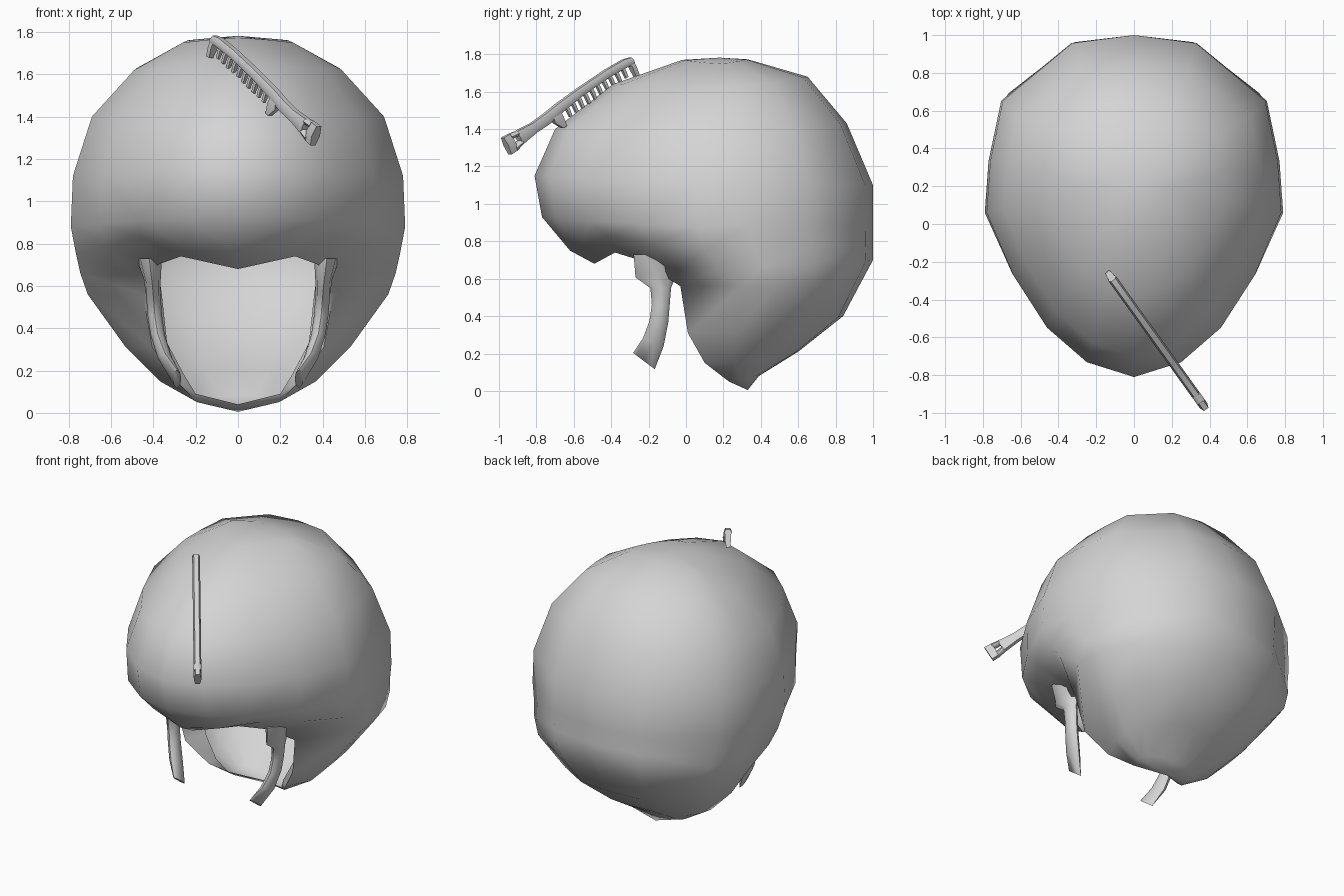
import bpy, bmesh, math
from mathutils import Vector

if "Cube" in bpy.data.objects:
    bpy.data.objects.remove(bpy.data.objects["Cube"])

grey = bpy.data.materials.new("soft_grey")
grey.diffuse_color = (0.66, 0.66, 0.66, 1)
grey.use_nodes = True
grey.node_tree.nodes["Principled BSDF"].inputs["Base Color"].default_value = grey.diffuse_color


def finish(name, bm, angle, mirror=False):
    bmesh.ops.remove_doubles(bm, verts=bm.verts, dist=0.0005)
    bmesh.ops.recalc_face_normals(bm, faces=bm.faces)
    me = bpy.data.meshes.new(name)
    bm.to_mesh(me)
    bm.free()
    me.materials.append(grey)
    ob = bpy.data.objects.new(name, me)
    bpy.context.collection.objects.link(ob)
    if mirror:
        mod = ob.modifiers.new("mirror", 'MIRROR')
        mod.use_clip = True
    bpy.ops.object.select_all(action='DESELECT')
    ob.select_set(True)
    bpy.context.view_layer.objects.active = ob
    bpy.ops.object.shade_smooth_by_angle(angle=math.radians(angle))
    return ob


def bridge(bm, a, b):
    for i in range(min(len(a), len(b)) - 1):
        bm.faces.new((a[i], a[i + 1], b[i + 1], b[i]))


# --- hair shell: right half, rings running from back to front ---
TEMPLATE = [(0, 1), (.42, .955), (.89, .63), (.975, .29), (1, 0),
            (.82, -.38), (.59, -.70), (.32, -.91), (0, -1)]


def ring(z, w, zf, yf, yw, zb, yb, count=9):
    """Half ring: side height and width, then height and depth at front and back."""
    return [(u * w, yw + v * ((yb - yw) if v > 0 else (yw - yf)),
             z + abs(v) ** 1.5 * ((zb if v > 0 else zf) - z))
            for u, v in TEMPLATE[:count]]


rows = [ring(*r) for r in [
    (1.75, .26, 1.77, -.02, .18, 1.773, .33),
    (1.62, .49, 1.64, -.39, .13, 1.68, .65),
    (1.40, .69, 1.40, -.70, .08, 1.43, .86),
    (1.12, .78, 1.15, -.81, .06, 1.10, 1.0),
    (.88, .79, .93, -.77, .06, .90, 1.0),
    (.75, .765, .75, -.62, .10, .78, 1.0)]]
# brow lifts either side of the centre
brow = rows[-1]
for i, lift in ((5, .04), (6, .075), (7, .035)):
    x, y, z = brow[i]
    brow[i] = (x, y, z + lift)
# fringe edge and the top of the ear notch
rows.append(ring(.66, .745, .66, 0, .17, .70, 1.0, 5) +
            [(.48, -.05, .65), (.38, -.25, .70), (.27, -.38, .74), (0, -.49, .68)])
# nape rows: back arc, rounded front lip, inner edge of the face opening
for z, w, yw, zb, yb, lip, inner in [
        (.56, .71, .30, .56, .925, (.45, -.03, .56), (.36, .12, .56)),
        (.31, .53, .27, .40, .84, (.405, .01, .31), (.335, .13, .33)),
        (.15, .37, .26, .21, .60, (.29, .10, .15), (.255, .13, .18)),
        (.06, .21, .29, .08, .39, (.19, .23, .05), (.20, .18, .09))]:
    rows.append(ring(z, w, z, 0, yw, zb, yb, 5) + [lip, inner])

bm = bmesh.new()
grid = [[bm.verts.new(p) for p in row] for row in rows]
for a, b in zip(grid, grid[1:]):
    bridge(bm, a, b)
crown = bm.verts.new((0, .18, 1.782))
for a, b in zip(grid[0], grid[0][1:]):
    bm.faces.new((crown, b, a))
nape, nape_in = bm.verts.new((0, .33, .005)), bm.verts.new((0, .29, .04))
last = grid[-1]
for a, b in zip(last[:5], last[1:6]):
    bm.faces.new((a, b, nape))
bm.faces.new((last[5], last[6], nape_in, nape))
finish("hair_shell", bm, 75, mirror=True)

# --- sideburn locks: tapering curved tubes, mirrored ---
bm = bmesh.new()
prev = None
for x, y, z, rx, ry, tilt in [
        (.42, -.15, .73, .06, .13, 0), (.405, -.155, .63, .04, .115, .2),
        (.40, -.135, .55, .034, .055, 0), (.393, -.135, .46, .034, .048, 0),
        (.38, -.145, .37, .034, .05, -.1),
        (.345, -.175, .26, .034, .055, -.4), (.288, -.225, .16, .02, .058, -.75)]:
    loop = []
    for k in range(8):
        t = k * math.tau / 8
        dy = ry * math.sin(t)
        loop.append(bm.verts.new((x + rx * math.cos(t), y + dy, z + tilt * dy)))
    if prev:
        bridge(bm, prev + prev[:1], loop + loop[:1])
    else:
        bm.faces.new(loop)
    prev = loop
bm.faces.new(prev)
finish("sideburn_locks", bm, 60, mirror=True)

# --- comb: flat bars in a tilted upright plane ---
A, B = Vector((-.10, -.31, 1.76)), Vector((.36, -.95, 1.32))
along = (B - A).normalized()
up = (Vector((0, 0, 1)) - along.z * along).normalized()
side = along.cross(up)


def bar(bm, stations, half):
    """Prism strip through (distance, top, bottom) stations."""
    prev = None
    for s, top, bot in stations:
        loop = [bm.verts.new(A + along * s + up * p + side * h)
                for p, h in ((top, half * .6), (top, -half * .6),
                             ((top + bot) / 2, -half), (bot, -half * .6),
                             (bot, half * .6), ((top + bot) / 2, half))]
        if prev:
            bridge(bm, prev + prev[:1], loop + loop[:1])
        else:
            bm.faces.new(loop)
        prev = loop
    bm.faces.new(prev)


bm = bmesh.new()
# spine and handle
bar(bm, [(-.025, .012, -.03), (.02, .025, -.02), (.15, .034, -.01), (.35, .036, -.01),
         (.52, .032, -.022), (.62, .025, -.035), (.72, .023, -.034), (.83, .036, -.045)], .024)
# handle eye: two rails closed by an end block
bar(bm, [(.825, .035, .010), (.875, .044, .014)], .024)
bar(bm, [(.825, -.018, -.045), (.875, -.022, -.055)], .024)
bar(bm, [(.87, .044, -.055), (.92, .048, -.055)], .024)
finish("comb_spine", bm, 65)

bm = bmesh.new()
# thick end teeth
bar(bm, [(-.025, .012, -.10), (.0, .012, -.095)], .02)
bar(bm, [(.525, .01, -.10), (.55, .01, -.10), (.585, 0, -.05)], .02)
# fine teeth
for i in range(10):
    s = .04 + i * .047
    bar(bm, [(s, .01, -.07), (s + .018, .01, -.07)], .01)
finish("comb_teeth", bm, 40)
